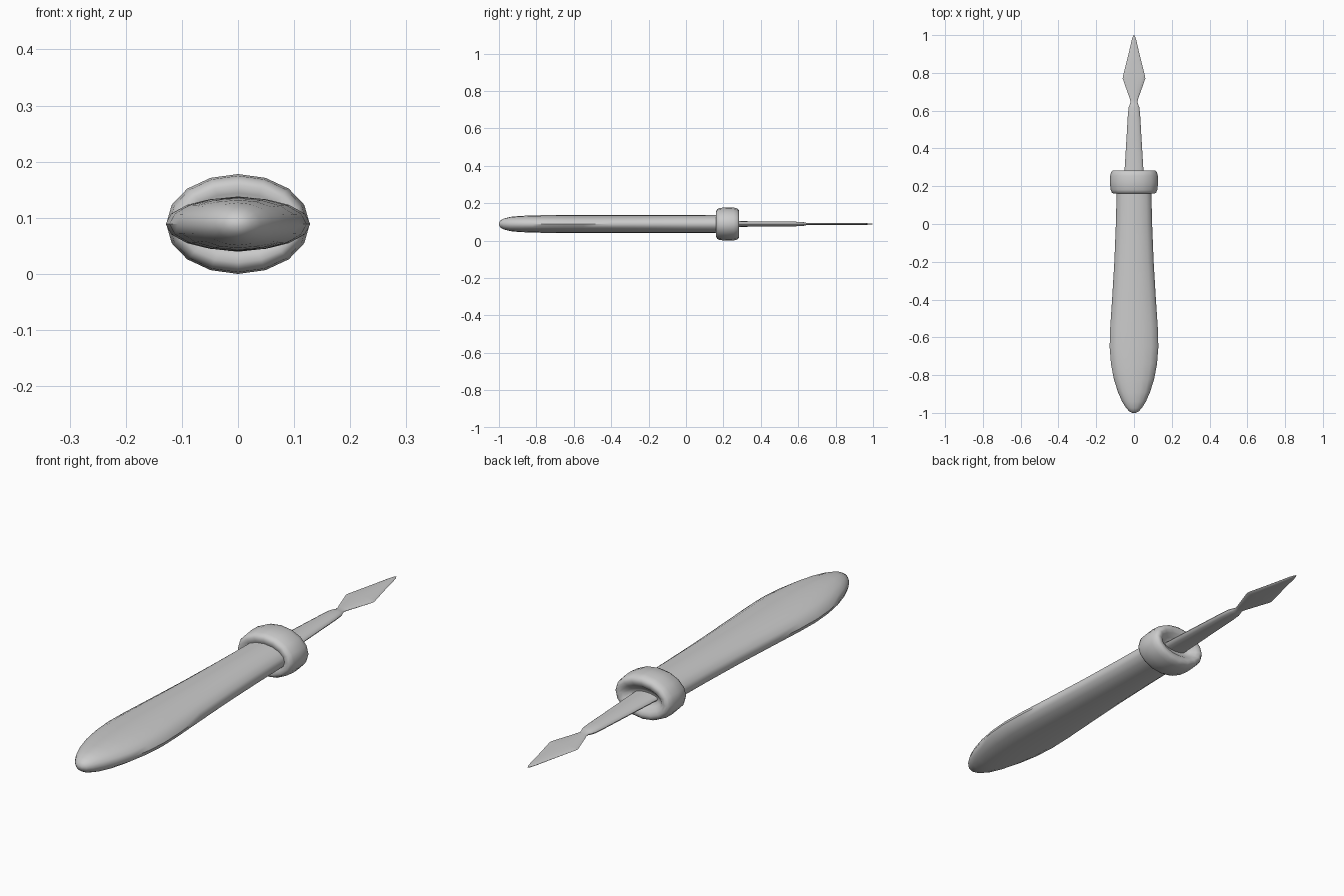
import bpy, bmesh, math

ZC = 0.089   # height of the tool's long axis
SIDES = 16


def loft(name, rings, angle=50):
    """Skin elliptical rings (y, half width, half thickness) along y."""
    bm = bmesh.new()
    loops = []
    for y, rx, rz in rings:
        loops.append([bm.verts.new((rx * math.cos(2 * math.pi * i / SIDES), y,
                                    ZC + rz * math.sin(2 * math.pi * i / SIDES)))
                      for i in range(SIDES)])
    for a, b in zip(loops, loops[1:]):
        for i in range(SIDES):
            j = (i + 1) % SIDES
            bm.faces.new((a[i], a[j], b[j], b[i]))
    bm.faces.new(loops[0])
    bm.faces.new(loops[-1])
    bmesh.ops.recalc_face_normals(bm, faces=bm.faces)
    mesh = bpy.data.meshes.new(name)
    bm.to_mesh(mesh)
    bm.free()
    ob = bpy.data.objects.new(name, mesh)
    bpy.context.collection.objects.link(ob)
    bpy.ops.object.select_all(action='DESELECT')
    ob.select_set(True)
    bpy.context.view_layer.objects.active = ob
    bpy.ops.object.shade_smooth_by_angle(angle=math.radians(angle))
    return ob


# Swelling handle with a rounded butt
loft("handle", [
    (-1.0, 0.008, 0.006), (-0.993, 0.024, 0.018), (-0.975, 0.041, 0.029),
    (-0.94, 0.063, 0.038), (-0.89, 0.085, 0.043), (-0.82, 0.107, 0.046),
    (-0.74, 0.122, 0.0475), (-0.65, 0.129, 0.048), (-0.55, 0.126, 0.048),
    (-0.4, 0.116, 0.048), (-0.2, 0.104, 0.048), (0.0, 0.096, 0.049),
    (0.2, 0.091, 0.0495)])

# Rounded collar with a dished face around the shaft
loft("collar", [
    (0.175, 0.07, 0.035), (0.163, 0.095, 0.055), (0.161, 0.108, 0.069),
    (0.166, 0.117, 0.079), (0.18, 0.123, 0.086), (0.22, 0.128, 0.089),
    (0.255, 0.126, 0.088), (0.274, 0.121, 0.083), (0.283, 0.113, 0.074),
    (0.284, 0.102, 0.062), (0.278, 0.088, 0.048), (0.262, 0.07, 0.034),
    (0.252, 0.05, 0.02)], 80)

# Tapered shaft flowing into the thin leaf-shaped blade
loft("shaft_and_blade", [
    (0.24, 0.052, 0.016), (0.3, 0.049, 0.015), (0.45, 0.04, 0.0135),
    (0.57, 0.033, 0.0125), (0.615, 0.029, 0.0115), (0.632, 0.023, 0.009),
    (0.645, 0.018, 0.006), (0.66, 0.021, 0.006), (0.77, 0.06, 0.0065),
    (0.785, 0.058, 0.0065), (0.86, 0.039, 0.006), (0.93, 0.022, 0.005),
    (0.97, 0.013, 0.004), (0.99, 0.007, 0.003), (1.0, 0.002, 0.001)])
